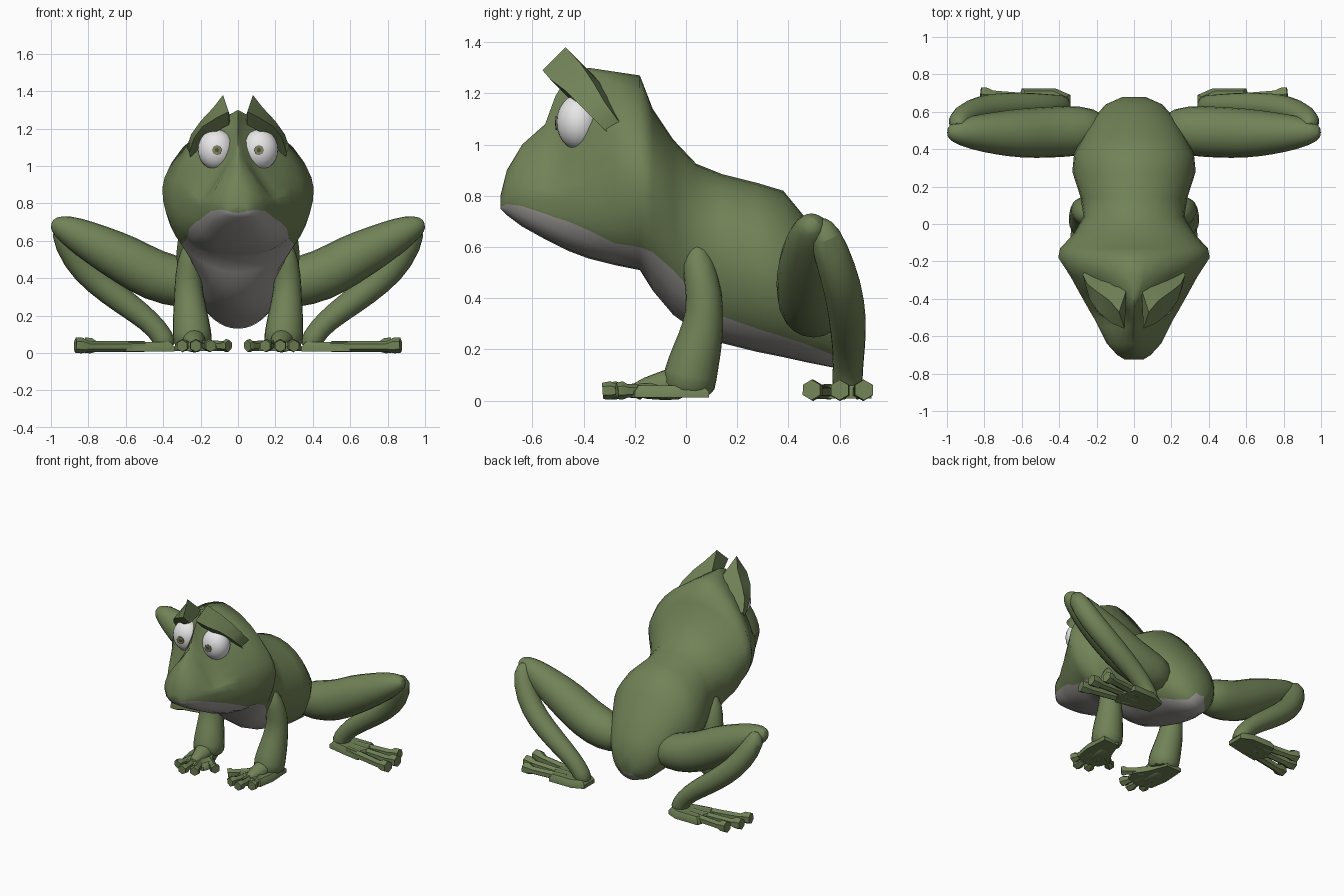
import bpy, bmesh, math
from mathutils import Vector, Matrix

cube = bpy.data.objects.get("Cube")
if cube:
    bpy.data.objects.remove(cube, do_unlink=True)


def make_material(name, colour):
    mat = bpy.data.materials.new(name)
    mat.use_nodes = True
    mat.diffuse_color = (*colour, 1)
    for node in mat.node_tree.nodes:
        if node.type == 'BSDF_PRINCIPLED':
            node.inputs["Base Color"].default_value = (*colour, 1)
            node.inputs["Roughness"].default_value = 0.8
    return mat


green = make_material("skin green", (0.165, 0.225, 0.095))
grey = make_material("belly grey", (0.36, 0.35, 0.33))
white = make_material("eye white", (0.8, 0.8, 0.8))
olive = make_material("iris olive", (0.22, 0.22, 0.11))
dark = make_material("pupil dark", (0.08, 0.09, 0.04))


def finish(bm, name, materials, angle=50, subdivide=0):
    """Turn a bmesh into a shaded object."""
    bmesh.ops.recalc_face_normals(bm, faces=bm.faces[:])
    mesh = bpy.data.meshes.new(name)
    bm.to_mesh(mesh)
    bm.free()
    obj = bpy.data.objects.new(name, mesh)
    bpy.context.collection.objects.link(obj)
    for mat in materials:
        mesh.materials.append(mat)
    bpy.ops.object.select_all(action='DESELECT')
    obj.select_set(True)
    bpy.context.view_layer.objects.active = obj
    bpy.ops.object.shade_smooth_by_angle(angle=math.radians(angle))
    if subdivide:
        mod = obj.modifiers.new("round", 'SUBSURF')
        mod.levels = mod.render_levels = subdivide
    return obj


def skin_rings(bm, rings):
    """Join closed rings of points with quads; return (face, side index)."""
    loops = [[bm.verts.new(p) for p in ring] for ring in rings]
    n = len(loops[0])
    made = []
    for a, b in zip(loops, loops[1:]):
        for i in range(n):
            j = (i + 1) % n
            made.append((bm.faces.new((a[i], a[j], b[j], b[i])), i))
    bm.faces.new(loops[0])
    bm.faces.new(loops[-1])
    return made


def limb(name, path, side, ref=(0, 1, 0), sides=10, subdivide=1):
    """Tapered tube through (x, y, z, radius) points, mirrored by side."""
    pts = [Vector(p[:3]) for p in path]
    rings = []
    for k, p in enumerate(pts):
        t = (pts[min(k + 1, len(pts) - 1)] - pts[max(k - 1, 0)]).normalized()
        u = t.cross(Vector(ref)).normalized()
        v = t.cross(u)
        ring = []
        for i in range(sides):
            a = math.tau * (i + .5) / sides
            q = p + (u * math.cos(a) + v * math.sin(a)) * path[k][3]
            ring.append((q.x * side, q.y, q.z))
        rings.append(ring)
    bm = bmesh.new()
    skin_rings(bm, rings)
    return finish(bm, name, [green], 50, subdivide)


def sole(name, outline, side, low, high):
    """Flat foot plate with a slightly drawn-in upper face."""
    cx = sum(p[0] for p in outline) / len(outline)
    cy = sum(p[1] for p in outline) / len(outline)
    rings = [[(side * (cx + (x - cx) * f), cy + (y - cy) * f, z) for x, y in outline]
             for z, f in ((low, 1), ((low + high) / 2, 1), (high, 0.85))]
    bm = bmesh.new()
    skin_rings(bm, rings)
    return finish(bm, name, [green], 40)


def ball(name, mat, centre, radii, segments=24):
    bm = bmesh.new()
    bmesh.ops.create_uvsphere(bm, u_segments=segments, v_segments=segments // 2, radius=1)
    bmesh.ops.transform(bm, verts=bm.verts[:],
                        matrix=Matrix.Translation(centre) @ Matrix.Diagonal((*radii, 1)))
    return finish(bm, name, [mat])


def disc(name, mat, centre, radius, depth):
    """Thin plate facing forward."""
    bm = bmesh.new()
    bmesh.ops.create_cone(bm, cap_ends=True, segments=8, radius1=radius, radius2=radius, depth=depth)
    bmesh.ops.transform(bm, verts=bm.verts[:],
                        matrix=Matrix.Translation(centre) @ Matrix.Rotation(math.pi / 2, 4, 'X'))
    return finish(bm, name, [mat], 30)


def brow(name, stations, side):
    """Hood over the eye: front edge, crest, buried back edge and underside."""
    rings = []
    for xf, yf, zf, xt, yt, zt in stations:
        ring = [(xf, yf, zf), (xt, yt, zt), (xt * .5, yt + .12, zt - .12), (xf * .95, yf + .07, zf - .07)]
        rings.append([(side * x, y, z) for x, y, z in ring])
    bm = bmesh.new()
    skin_rings(bm, rings)
    return finish(bm, name, [green], 50)


# Head and body: y, top, widest height, bottom, half width, top roundness, belly edge
SECTIONS = [
    (-.725, .80, .775, .75, .05, 2, .757), (-.70, .90, .79, .725, .09, 1.8, .768),
    (-.64, 1.0, .80, .68, .145, 1.5, .76), (-.55, 1.08, .81, .63, .19, 1, .73),
    (-.51, 1.19, .82, .61, .21, .8, .715), (-.46, 1.27, .83, .585, .24, .8, .70),
    (-.38, 1.30, .84, .555, .285, 1.35, .665), (-.28, 1.285, .86, .53, .34, 1.6, .615),
    (-.18, 1.27, .88, .51, .405, 1.6, .60), (-.13, 1.14, .85, .43, .395, 1.8, .58),
    (-.05, 1.02, .76, .335, .32, 2, .51), (.04, .925, .66, .27, .27, 2, .41),
    (.14, .885, .58, .225, .285, 2, .33), (.28, .85, .53, .19, .33, 2, .28),
    (.38, .82, .50, .17, .32, 2, .25), (.47, .71, .46, .15, .27, 2, .22),
    (.57, .58, .38, .13, .215, 2, .18), (.64, .46, .32, .15, .15, 2, .17),
    (.68, .36, .28, .21, .06, 2, .22),
]
UPPER, FLANK, BELLY = 7, 5, 4


def body_ring(y, top, mid, bottom, width, power, edge):
    half = []
    for i in range(UPPER):
        a = math.pi / 2 * i / UPPER
        half.append((width * math.sin(a) ** (2 / power), y,
                     mid + (top - mid) * math.cos(a) ** (2 / power)))
    # The jaw is boxier than the belly
    jaw = 2 + min(max((-y - .15) * 5, 0), 1)
    split = math.asin(((mid - edge) / (mid - bottom)) ** (jaw / 2))
    angles = [split * i / FLANK for i in range(FLANK)]
    angles += [split + (math.pi / 2 - split) * i / BELLY for i in range(BELLY)]
    half += [(width * math.cos(a) ** (2 / jaw), y, mid - (mid - bottom) * math.sin(a) ** (2 / jaw))
             for a in angles]
    half.append((0, y, bottom))
    return half + [(-x, yy, z) for x, yy, z in half[-2:0:-1]]


bm = bmesh.new()
first = UPPER + FLANK
for face, i in skin_rings(bm, [body_ring(*s) for s in SECTIONS]):
    if first <= i < first + 2 * BELLY:
        face.material_index = 1
finish(bm, "body", [green, grey], 80)

for side, word in ((1, "left"), (-1, "right")):
    # Eyes
    ball(word + "_eye", white, (side * .117, -.42, 1.088), (.098, .086, .108))
    disc(word + "_iris", olive, (side * .112, -.505, 1.085), .027, .009)
    disc(word + "_pupil", dark, (side * .112, -.507, 1.085), .012, .009)

    # Pointed brow
    brow(word + "_brow", [(.05, -.56, 1.29, .08, -.47, 1.38), (.12, -.53, 1.255, .13, -.41, 1.315),
                          (.19, -.47, 1.21, .2, -.36, 1.24), (.235, -.41, 1.15, .25, -.32, 1.17),
                          (.26, -.33, 1.07, .275, -.27, 1.1)], side)

    # Hind leg
    limb(word + "_thigh", [(.14, .5, .34, .1), (.28, .5, .37, .145), (.45, .49, .41, .145),
                           (.6, .485, .5, .142), (.75, .485, .575, .12), (.88, .49, .645, .094),
                           (.965, .49, .685, .06), (1.0, .49, .69, .025)], side)
    limb(word + "_shin", [(.93, .51, .71, .03), (.95, .54, .66, .07), (.87, .595, .5, .08),
                          (.76, .625, .385, .08), (.6, .635, .265, .074), (.47, .635, .17, .064),
                          (.395, .63, .08, .062), (.385, .63, .02, .065)], side)
    sole(word + "_hind_foot", [(.34, .57), (.34, .69), (.42, .725), (.6, .725), (.64, .6),
                               (.6, .52), (.48, .54)], side, .008, .06)
    for k, (x, y) in enumerate(((.87, .49), (.87, .6), (.82, .695))):
        base = (.5, .62 + (y - .6) * .5)
        way = [(base[0] + (x - base[0]) * f, base[1] + (y - base[1]) * f, z, r)
               for f, z, r in ((0, .035, .03), (.8, .035, .028), (.9, .04, .042), (1, .042, .04))]
        limb(f"{word}_hind_toe_{k + 1}", way, side, (0, 0, 1), 6, 0)

    # Front leg
    limb(word + "_arm", [(.22, .04, .62, .03), (.25, .045, .54, .07), (.268, .075, .41, .074),
                         (.262, .07, .3, .084), (.255, .045, .2, .1), (.245, .015, .1, .112),
                         (.24, .005, .015, .112)], side)
    limb(word + "_hand_back", [(.245, .02, .08, .09), (.23, -.1, .055, .06),
                               (.22, -.22, .04, .034)], side, (0, 0, 1), 8, 1)
    sole(word + "_hand", [(.33, .09), (.21, .09), (.16, -.04), (.1, -.13), (.13, -.21),
                          (.23, -.24), (.32, -.2), (.34, -.08)], side, .012, .06)
    for k, (x, y) in enumerate(((.3, -.27), (.225, -.325), (.145, -.3), (.05, -.19))):
        base = (.24 + (x - .24) * .4, -.1)
        way = [(base[0] + (x - base[0]) * f, base[1] + (y - base[1]) * f, z, r)
               for f, z, r in ((0, .04, .03), (.75, .038, .026), (.87, .04, .036), (1, .038, .032))]
        limb(f"{word}_finger_{k + 1}", way, side, (0, 0, 1), 6, 0)
